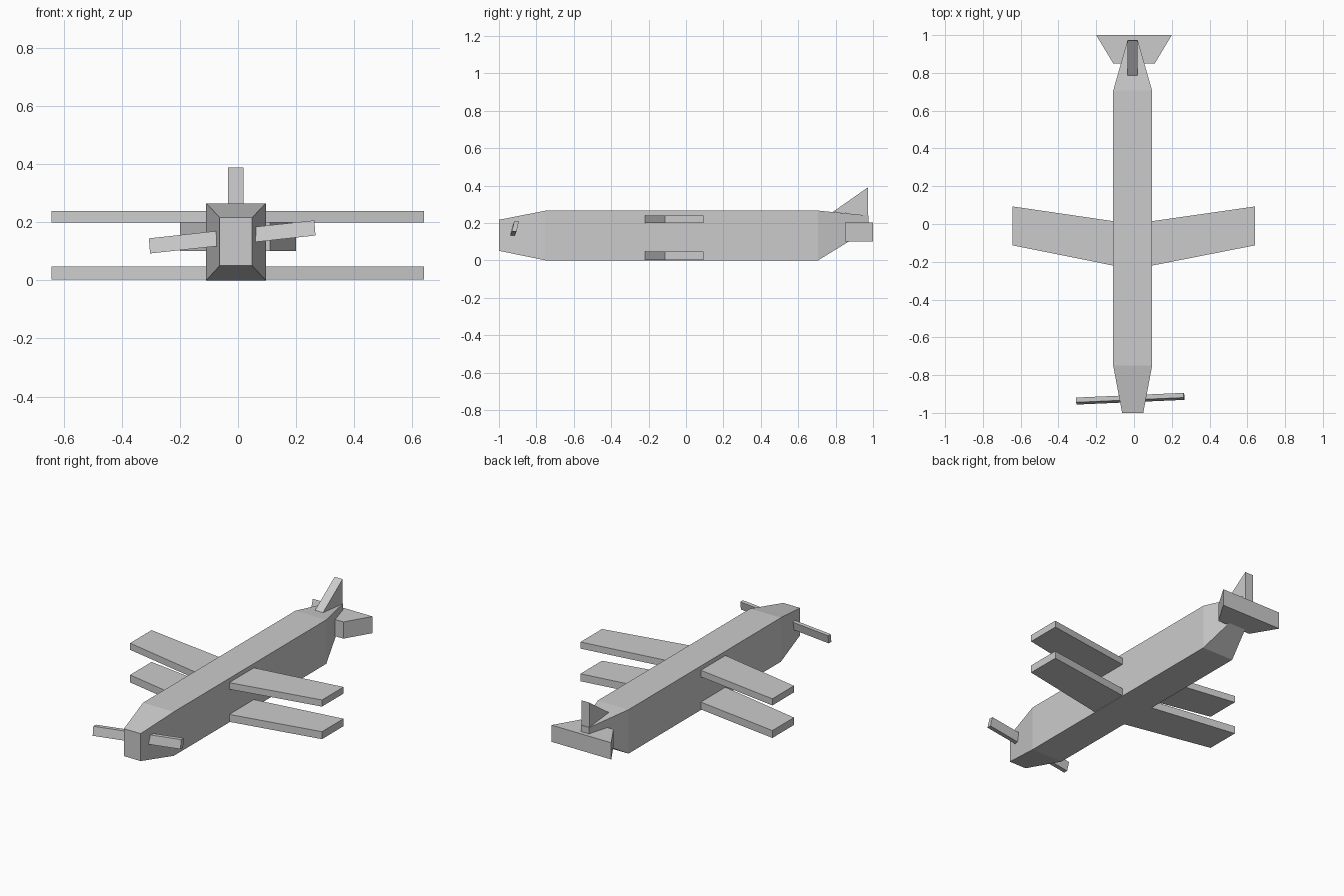
import bpy, bmesh

if "Cube" in bpy.data.objects:
    bpy.data.objects.remove(bpy.data.objects["Cube"])


def loft(name, rings):
    """Closed solid skinned through a list of equal-length rings of points."""
    bm = bmesh.new()
    loops = [[bm.verts.new(p) for p in ring] for ring in rings]
    for a, b in zip(loops, loops[1:]):
        for i in range(len(a)):
            j = (i + 1) % len(a)
            bm.faces.new((a[i], a[j], b[j], b[i]))
    bm.faces.new(loops[0])
    bm.faces.new(loops[-1])
    bmesh.ops.recalc_face_normals(bm, faces=bm.faces)
    mesh = bpy.data.meshes.new(name)
    bm.to_mesh(mesh)
    bm.free()
    ob = bpy.data.objects.new(name, mesh)
    bpy.context.collection.objects.link(ob)
    return ob


def section_y(y, x0, x1, z0, z1):
    return [(x0, y, z0), (x1, y, z0), (x1, y, z1), (x0, y, z1)]


def section_x(x, y0, y1, z0, z1):
    return [(x, y0, z0), (x, y1, z0), (x, y1, z1), (x, y0, z1)]


# Fuselage: nose, long box body, tapered tail
loft("fuselage", [
    section_y(-1.0, -0.063, 0.049, 0.051, 0.217),
    section_y(-0.75, -0.11, 0.096, 0.0, 0.266),
    section_y(0.706, -0.11, 0.096, 0.0, 0.266),
    section_y(0.975, -0.034, 0.019, 0.165, 0.24),
])

# Two pairs of swept wings
for level, z0, z1 in (("lower", 0.003, 0.048), ("upper", 0.2, 0.24)):
    for side, root, tip in (("left", -0.11, -0.643), ("right", 0.096, 0.641)):
        loft(f"{level}_{side}_wing", [
            section_x(root, -0.22, 0.015, z0, z1),
            section_x(tip, -0.113, 0.093, z0, z1),
        ])

# Tailplane
loft("tailplane", [
    section_y(0.85, -0.11, 0.11, 0.101, 0.202),
    section_y(1.0, -0.2, 0.2, 0.101, 0.202),
])

# Tail fin
fin = [(0.785, 0.259), (0.972, 0.39), (0.972, 0.24)]
loft("tail_fin", [[(x, y, z) for y, z in fin] for x in (-0.034, 0.019)])

# Propeller: one slightly twisted bar through the nose
tip = [(0.267, -0.931, 0.155), (0.267, -0.906, 0.155),
       (0.263, -0.894, 0.207), (0.263, -0.919, 0.207)]
loft("propeller", [tip, [(x - 0.57, y - 0.025, z - 0.062) for x, y, z in tip]])
